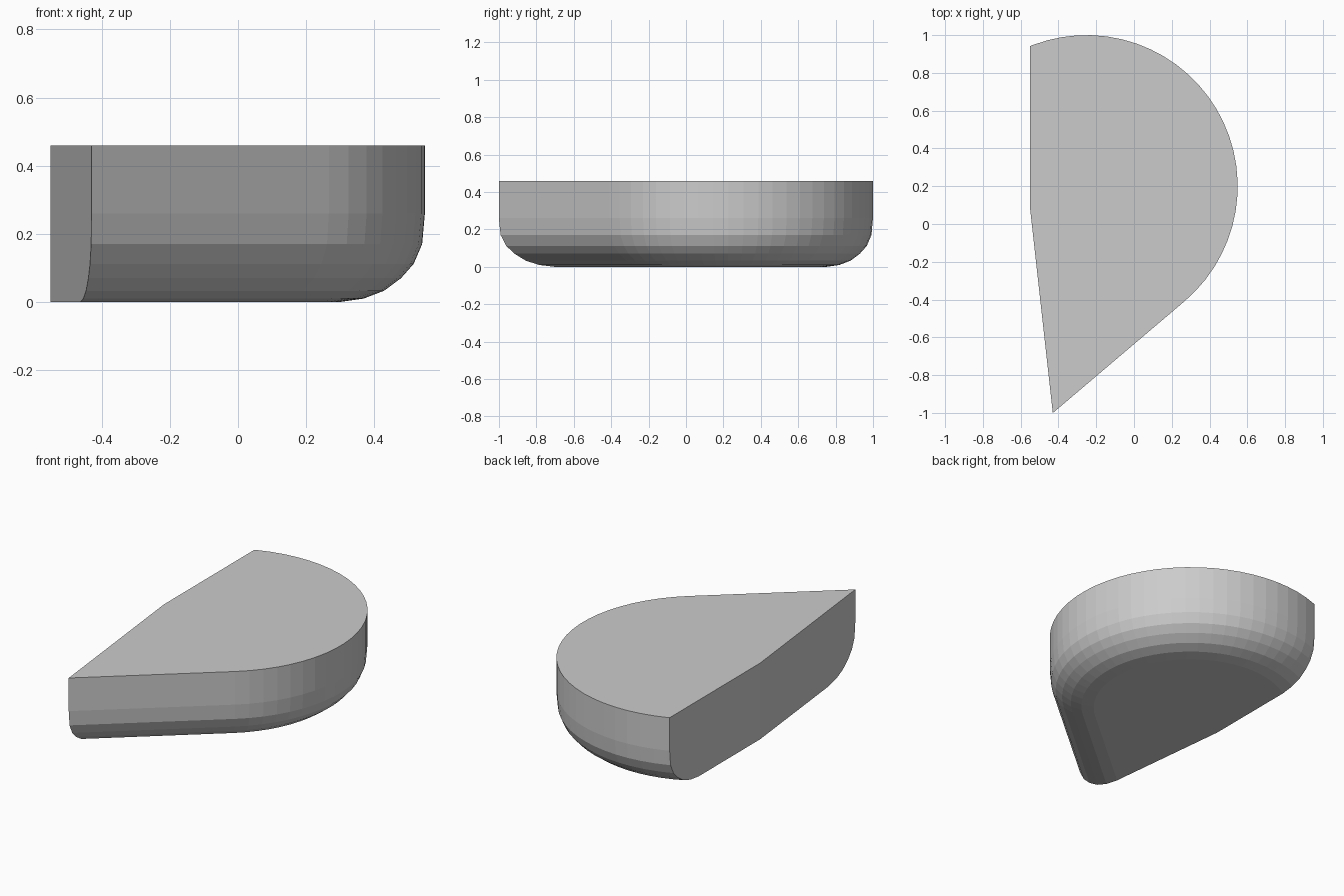
import bpy, bmesh, math
from mathutils import Vector

if "Cube" in bpy.data.objects:
    bpy.data.objects.remove(bpy.data.objects["Cube"])

CENTRE, RADIUS, SEGMENTS = Vector((-0.251, 0.2)), 0.8, 40
START = math.radians(-49.7)            # where the arc meets the straight side
TANGENT = Vector((math.sin(START), -math.cos(START)))

# Rounded lower edge: inset from the outline, height
PROFILE = [(0, 0.46), (0, 0.26), (0.008, 0.17), (0.033, 0.112), (0.07, 0.07),
           (0.12, 0.033), (0.18, 0.01), (0.25, 0)]


def outline(inset):
    """Straight side running into an arc, offset inwards."""
    r = RADIUS - inset
    arc = [CENTRE + r * Vector((math.cos(a), math.sin(a)))
           for a in (START + (math.pi - START) * i / SEGMENTS for i in range(SEGMENTS + 1))]
    return [arc[0] + TANGENT * 1.1] + arc


def cut(bm, point, normal):
    """Slice off the outer side and close the hole with a flat wall."""
    res = bmesh.ops.bisect_plane(bm, geom=bm.verts[:] + bm.edges[:] + bm.faces[:],
                                 plane_co=point, plane_no=normal, clear_outer=True)
    edges = [e for e in res["geom_cut"] if isinstance(e, bmesh.types.BMEdge)]
    bmesh.ops.contextual_create(bm, geom=edges)


# Body lofted from inset outlines
bm = bmesh.new()
rings = [[bm.verts.new((p.x, p.y, z)) for p in outline(d)] for d, z in PROFILE]
n = len(rings[0])
for a, b in zip(rings, rings[1:]):
    for i in range(n):
        j = (i + 1) % n
        bm.faces.new((a[i], b[i], b[j], a[j]))
bm.faces.new(rings[0])
bm.faces.new(rings[-1][::-1])

# Two upright flat walls on the left
cut(bm, (-0.55, 0.08, 0), (-1, 0, 0))
cut(bm, (-0.55, 0.08, 0), (-1.08, -0.12, 0))
bmesh.ops.recalc_face_normals(bm, faces=bm.faces[:])

mesh = bpy.data.meshes.new("rounded_slab")
bm.to_mesh(mesh)
bm.free()
slab = bpy.data.objects.new("rounded_slab", mesh)
bpy.context.collection.objects.link(slab)
